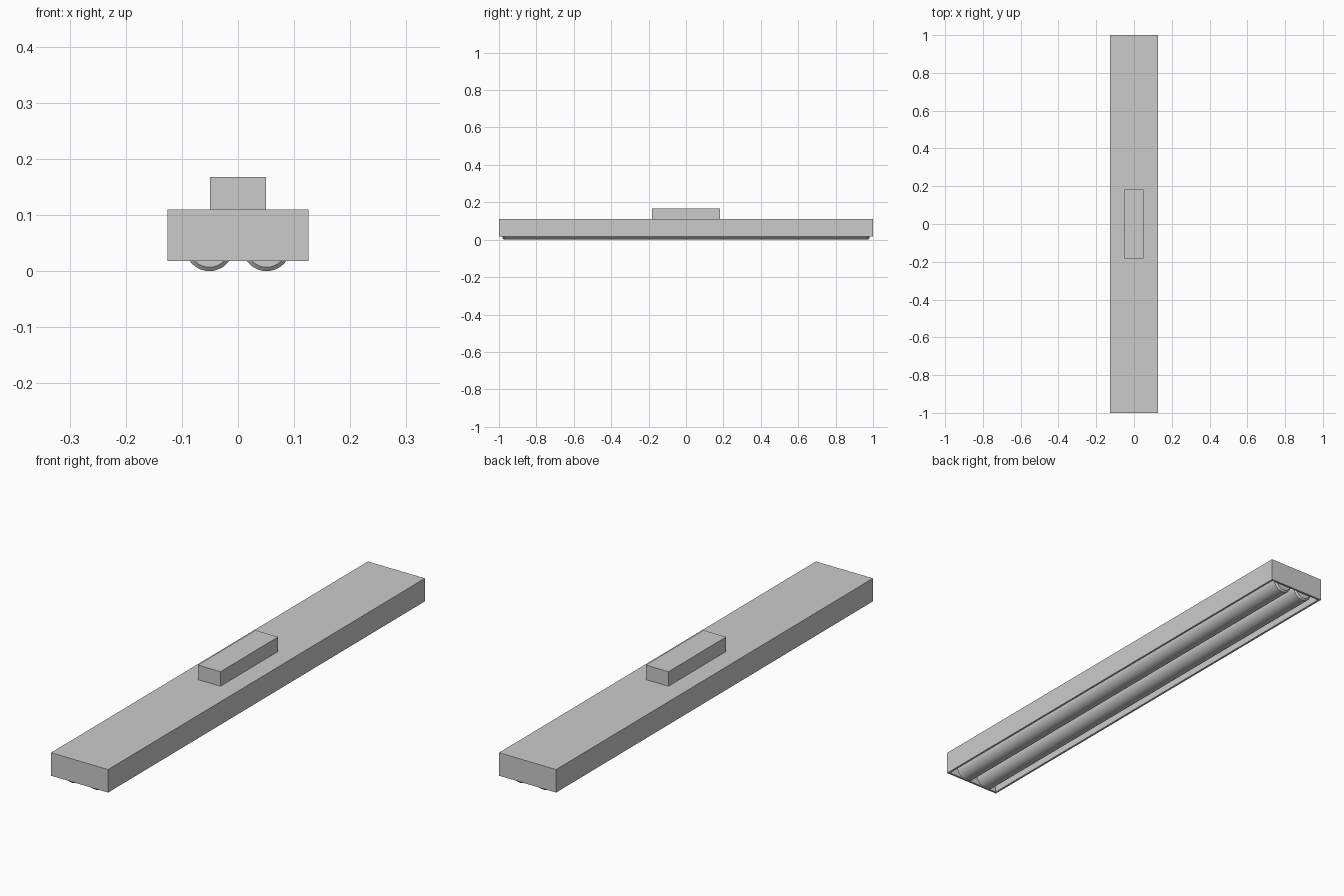
import bpy, bmesh, math

if "Cube" in bpy.data.objects:
    bpy.data.objects.remove(bpy.data.objects["Cube"])

HX, HY, Z0, Z1 = 0.126, 1.0, 0.018, 0.11


def finish(bm, name):
    bmesh.ops.recalc_face_normals(bm, faces=bm.faces)
    me = bpy.data.meshes.new(name)
    bm.to_mesh(me)
    bm.free()
    ob = bpy.data.objects.new(name, me)
    bpy.context.collection.objects.link(ob)
    return ob


def box(bm, hx, hy, z0, z1):
    geom = bmesh.ops.create_cube(bm, size=1)
    for v in geom["verts"]:
        v.co = (v.co.x * 2 * hx, v.co.y * 2 * hy, z0 + (v.co.z + 0.5) * (z1 - z0))


def lathe_y(name, x, z, profile, segs=32):
    """Solid of revolution around the y direction from (y, radius) points."""
    bm = bmesh.new()
    rings = [[bm.verts.new((x + r * math.sin(2 * math.pi * i / segs), y,
                            z - r * math.cos(2 * math.pi * i / segs)))
              for i in range(segs)] for y, r in profile]
    for a, b in zip(rings, rings[1:]):
        for i in range(segs):
            j = (i + 1) % segs
            bm.faces.new((a[i], a[j], b[j], b[i]))
    bm.faces.new(rings[0])
    bm.faces.new(rings[-1])
    ob = finish(bm, name)
    bpy.context.view_layer.objects.active = ob
    ob.select_set(True)
    bpy.ops.object.shade_smooth_by_angle(angle=math.radians(35))
    ob.select_set(False)


# Housing: box with an open recess underneath
bm = bmesh.new()
box(bm, HX, HY, Z0, Z1)
bm.faces.ensure_lookup_table()
bottom = min(bm.faces, key=lambda f: f.calc_center_median().z)
bmesh.ops.inset_region(bm, faces=[bottom], thickness=0.012)
ext = bmesh.ops.extrude_discrete_faces(bm, faces=[bottom])
for v in ext["faces"][0].verts:
    v.co.z = Z1 - 0.015
finish(bm, "housing")

# Mounting box on top
bm = bmesh.new()
box(bm, 0.05, 0.182, Z1, 0.168)
finish(bm, "mounting_box")

# Two lamp tubes with chamfered ends and contact pins
for side, x in (("left", -0.051), ("right", 0.051)):
    lathe_y(side + "_tube", x, 0.043,
            [(-0.98, 0.036), (-0.974, 0.043), (0.974, 0.043), (0.98, 0.036)])
    for end, s in (("front", -1), ("back", 1)):
        for k in (-1, 1):
            lathe_y(f"{side}_{end}_pin", x + k * 0.014, 0.043,
                    [(s * 0.98, 0.005), (s * 0.99, 0.005)], 12)
